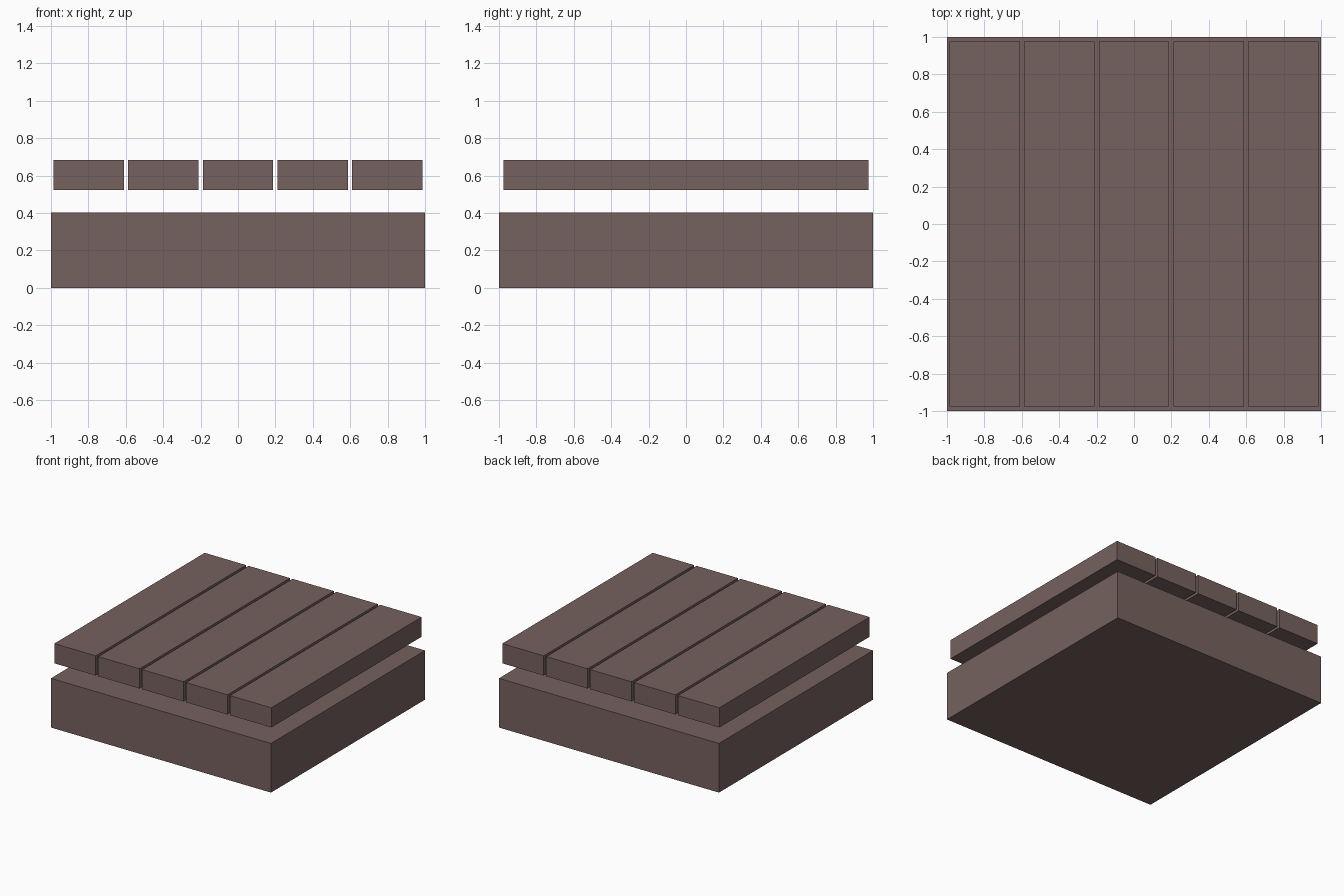
import bpy

if "Cube" in bpy.data.objects:
    bpy.data.objects.remove(bpy.data.objects["Cube"])

wood = bpy.data.materials.new("dark brown wood")
wood.diffuse_color = (0.181, 0.122, 0.112, 1)
wood.use_nodes = True
wood.node_tree.nodes["Principled BSDF"].inputs["Base Color"].default_value = wood.diffuse_color


def box(name, lo, hi):
    size = [h - l for l, h in zip(lo, hi)]
    mid = [(h + l) / 2 for l, h in zip(lo, hi)]
    bpy.ops.mesh.primitive_cube_add(size=1, location=mid)
    ob = bpy.context.object
    ob.name = name
    ob.scale = size
    bpy.ops.object.transform_apply(location=False, rotation=False, scale=True)
    ob.data.materials.append(wood)
    return ob


# Solid square base
box("base_block", (-1, -1, 0), (1, 1, 0.404))

# Five planks floating above the base, running front to back
for i in range(5):
    x = (i - 2) * 0.399
    box(f"plank_{i + 1}", (x - 0.188, -0.976, 0.522), (x + 0.188, 0.976, 0.684))
